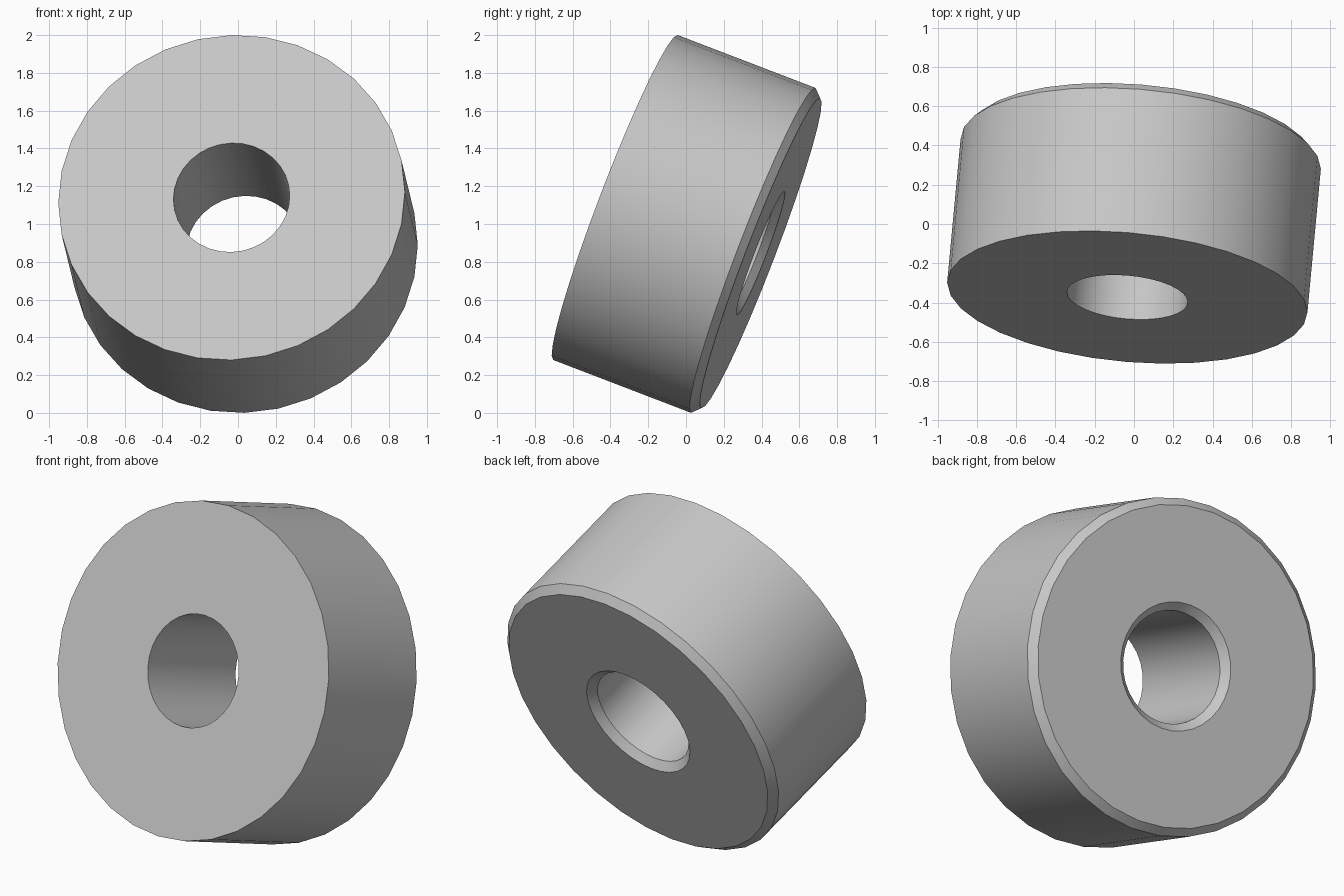
import bpy, bmesh, math
from mathutils import Matrix, Vector

cube = bpy.data.objects.get("Cube")
if cube:
    bpy.data.objects.remove(cube, do_unlink=True)

# Plain grey material
grey = bpy.data.materials.new("light_grey")
grey.use_nodes = True
colour = (0.57, 0.57, 0.57, 1)
grey.diffuse_color = colour
grey.node_tree.nodes["Principled BSDF"].inputs["Base Color"].default_value = colour

# Ring dimensions
OUTER, BORE, LENGTH, CHAMFER, SIDES = 0.921, 0.309, 0.826, 0.042, 32

# Closed cross-section (radius, depth): square front edges, chamfered back edges
profile = [
    (BORE, 0), (OUTER, 0),
    (OUTER, LENGTH - CHAMFER), (OUTER - CHAMFER, LENGTH),
    (BORE + CHAMFER, LENGTH), (BORE, LENGTH - CHAMFER),
]

# Spin the cross-section around the local y axis
bm = bmesh.new()
verts = [bm.verts.new((r, d, 0)) for r, d in profile]
edges = [bm.edges.new((v, verts[(i + 1) % len(verts)])) for i, v in enumerate(verts)]
bmesh.ops.spin(bm, geom=verts + edges, cent=(0, 0, 0), axis=(0, 1, 0),
               angle=math.tau, steps=SIDES, use_duplicate=False)
bmesh.ops.remove_doubles(bm, verts=bm.verts[:], dist=0.0005)
bmesh.ops.recalc_face_normals(bm, faces=bm.faces[:])
mesh = bpy.data.meshes.new("ring_body")
bm.to_mesh(mesh)
bm.free()
mesh.materials.append(grey)

ring = bpy.data.objects.new("ring_body", mesh)
bpy.context.collection.objects.link(ring)

# Tilt the ring so that its front face leans back
axis = Vector((0.087, 0.931, -0.357)).normalized()
side = Vector((1, 0, 0))
side = (side - axis * side.dot(axis)).normalized()
up = side.cross(axis)
tilt = Matrix((side, axis, up)).transposed().to_4x4()
ring.matrix_world = Matrix.Translation((-0.034, -0.373, 1.14)) @ tilt

# Smooth round walls with crisp rims
bpy.ops.object.select_all(action="DESELECT")
ring.select_set(True)
bpy.context.view_layer.objects.active = ring
bpy.ops.object.shade_smooth_by_angle(angle=math.radians(30))
